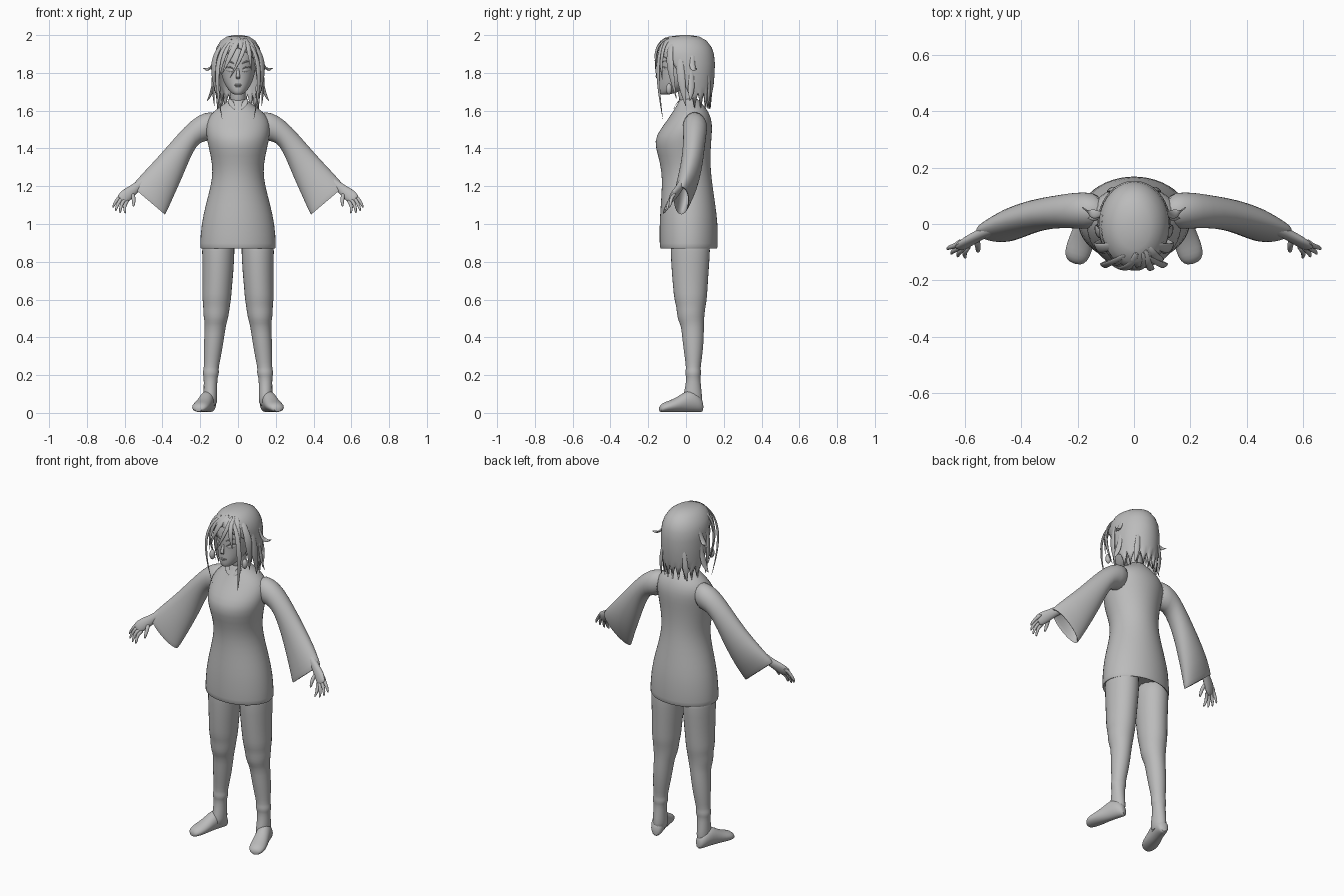
import bpy, bmesh, math
from mathutils import Vector as V

grey = bpy.data.materials.new("plain grey")
grey.diffuse_color = (0.5, 0.5, 0.5, 1)


def finish(name, bm, mirror=False, sub=1, angle=50):
    me = bpy.data.meshes.new(name)
    bm.to_mesh(me)
    bm.free()
    me.materials.append(grey)
    ob = bpy.data.objects.new(name, me)
    bpy.context.collection.objects.link(ob)
    if mirror:
        ob.modifiers.new("mirror", "MIRROR").use_clip = False
        ob.modifiers["mirror"].use_mirror_merge = False
    if sub:
        m = ob.modifiers.new("smooth", "SUBSURF")
        m.levels = m.render_levels = sub
    bpy.ops.object.select_all(action="DESELECT")
    ob.select_set(True)
    bpy.context.view_layer.objects.active = ob
    bpy.ops.object.shade_smooth_by_angle(angle=math.radians(angle))
    return ob


def loft(name, rings, n=16, **kw):
    """Skin rings given as (centre, half axis u, half axis v) and cap both ends."""
    bm = bmesh.new()
    loops = []
    for c, u, v in rings:
        loops.append([bm.verts.new(V(c) + V(u) * math.cos(2 * math.pi * i / n)
                                   + V(v) * math.sin(2 * math.pi * i / n)) for i in range(n)])
    for a, b in zip(loops, loops[1:]):
        for i in range(n):
            bm.faces.new((a[i], a[(i + 1) % n], b[(i + 1) % n], b[i]))
    bm.faces.new(loops[0][::-1])
    bm.faces.new(loops[-1])
    bmesh.ops.recalc_face_normals(bm, faces=bm.faces)
    return finish(name, bm, **kw)


def upright(name, rows, **kw):
    """Rows are (z, x centre, half width, front y, back y)."""
    return loft(name, [((x, (f + b) / 2, z), (w, 0, 0), (0, (b - f) / 2, 0))
                       for z, x, w, f, b in rows], **kw)


def strand(name, p0, p1, p2, w, thick=0.4, mirror=True):
    """Tapered flat lock of hair along a quadratic curve."""
    p0, p1, p2 = V(p0), V(p1), V(p2)
    rings = []
    for i in range(9):
        t = i / 8
        p = p0 * (1 - t) ** 2 + p1 * 2 * t * (1 - t) + p2 * t * t
        d = ((p1 - p0) * (1 - t) + (p2 - p1) * t).normalized()
        out = (p - V((0, 0, 1.82)))
        u = d.cross(out).normalized()
        s = w * max(0.06, (0.55 + 0.9 * t) * min(1, 2.2 * (1 - t)) * 0.9)
        rings.append((p, u * s, u.cross(d) * s * thick))
    return loft(name, rings, n=8, mirror=mirror)


def finger(name, pts, r):
    rings = []
    pts = [V(p) for p in pts]
    for i, p in enumerate(pts):
        d = (pts[min(i + 1, len(pts) - 1)] - pts[max(i - 1, 0)]).normalized()
        u = d.cross(V((0, 1, 0.3))).normalized()
        s = r * (1, 1, 0.85, 0.4)[i]
        rings.append((p, u * s, u.cross(d) * s))
    loft(name, rings, n=8, mirror=True)


# Dress: tucked-in hem, hips, waist, bust, shoulders
upright("dress", [
    (0.93, 0, 0.16, -0.10, 0.13), (0.875, 0, 0.188, -0.125, 0.155), (0.868, 0, 0.20, -0.138, 0.167),
    (0.88, 0, 0.204, -0.141, 0.17), (1.0, 0, 0.196, -0.142, 0.17), (1.1, 0, 0.173, -0.135, 0.157),
    (1.2, 0, 0.145, -0.128, 0.142), (1.28, 0, 0.134, -0.13, 0.132), (1.36, 0, 0.145, -0.148, 0.13),
    (1.44, 0, 0.165, -0.172, 0.135), (1.5, 0, 0.172, -0.138, 0.14), (1.55, 0, 0.167, -0.10, 0.137),
    (1.595, 0, 0.135, -0.07, 0.12), (1.63, 0, 0.08, -0.048, 0.092), (1.655, 0, 0.05, -0.035, 0.068),
    (1.665, 0, 0.043, -0.03, 0.06)], n=24)

# Collar points at the throat
for s in (-1, 1):
    loft("collar_flap", [((s * 0.045, -0.03, 1.66), (0.012, 0, 0), (0, 0.008, 0.012)),
                         ((s * 0.035, -0.055, 1.635), (0.02, 0, 0), (0, 0.006, 0.012)),
                         ((s * 0.015, -0.066, 1.605), (0.004, 0, 0), (0, 0.004, 0.004))], n=8)

# Flared open sleeves: (upper x, z, lower x, z, centre y, half depth)
sleeve = [(0.10, 1.60, 0.12, 1.44, 0.045, 0.065), (0.18, 1.592, 0.185, 1.44, 0.048, 0.066),
          (0.245, 1.553, 0.22, 1.415, 0.047, 0.062), (0.32, 1.475, 0.255, 1.345, 0.042, 0.058),
          (0.41, 1.37, 0.295, 1.245, 0.03, 0.058), (0.50, 1.275, 0.345, 1.135, 0.005, 0.058),
          (0.555, 1.215, 0.378, 1.06, -0.02, 0.045), (0.565, 1.195, 0.388, 1.045, -0.025, 0.04),
          (0.548, 1.19, 0.39, 1.06, -0.025, 0.032), (0.49, 1.245, 0.37, 1.14, 0.0, 0.045),
          (0.42, 1.32, 0.33, 1.24, 0.02, 0.04)]
loft("sleeve", [(((a + c) / 2, y, (b + d) / 2), ((a - c) / 2, 0, (b - d) / 2), (0, h, 0))
                for a, b, c, d, y, h in sleeve], n=20, mirror=True)

# Hands: wrist and palm, then fingers
loft("palm", [((x, y, z), (0.7 * w, 0, 0.7 * w), (0.3 * t, t, -0.3 * t)) for x, y, z, w, t in
              ((0.44, 0.0, 1.27, 0.028, 0.02), (0.51, -0.02, 1.215, 0.026, 0.02),
               (0.55, -0.04, 1.185, 0.027, 0.018), (0.585, -0.06, 1.158, 0.036, 0.017),
               (0.61, -0.078, 1.135, 0.034, 0.014), (0.62, -0.085, 1.125, 0.025, 0.008))],
     n=12, mirror=True)
for i, (kx, ky, kz, tx, ty, tz) in enumerate((
        (0.622, -0.066, 1.152, 0.663, -0.09, 1.085), (0.616, -0.076, 1.138, 0.648, -0.107, 1.067),
        (0.605, -0.083, 1.125, 0.624, -0.117, 1.056), (0.592, -0.085, 1.115, 0.596, -0.122, 1.055))):
    finger("finger", [(kx - 0.012, ky + 0.01, kz + 0.01), (kx + 0.008, ky - 0.012, kz - 0.01),
                      ((kx + 2 * tx) / 3 + 0.006, (ky + 2 * ty) / 3, (kz + 2 * tz) / 3), (tx, ty, tz)], 0.0105)
finger("thumb", [(0.56, -0.05, 1.165), (0.553, -0.075, 1.14), (0.552, -0.09, 1.115), (0.553, -0.1, 1.09)], 0.012)

# Legs with rolled knee folds and an ankle band
upright("leg", [
    (0.95, 0.104, 0.088, -0.085, 0.13), (0.86, 0.104, 0.088, -0.084, 0.13), (0.75, 0.106, 0.084, -0.078, 0.122),
    (0.66, 0.11, 0.079, -0.07, 0.116), (0.60, 0.113, 0.078, -0.064, 0.112), (0.57, 0.113, 0.072, -0.054, 0.106),
    (0.53, 0.116, 0.07, -0.05, 0.1), (0.49, 0.117, 0.063, -0.044, 0.097), (0.46, 0.12, 0.056, -0.026, 0.096),
    (0.38, 0.128, 0.053, -0.02, 0.095), (0.3, 0.136, 0.047, -0.008, 0.087), (0.235, 0.142, 0.039, 0.0, 0.077),
    (0.225, 0.143, 0.043, -0.004, 0.08), (0.2, 0.144, 0.043, -0.004, 0.08), (0.19, 0.145, 0.037, 0.001, 0.076),
    (0.14, 0.146, 0.036, -0.003, 0.08), (0.08, 0.146, 0.038, -0.02, 0.088), (0.03, 0.146, 0.034, -0.02, 0.085)],
    mirror=True)

# Shoes, turned out: (distance along the sole, half width, height)
heel, toe = V((0.14, 0.09, 0)), V((0.212, -0.142, 0))
way = (toe - heel).normalized()
side = V((way.y, -way.x, 0))
loft("shoe", [(heel + way * d + V((0, 0, h / 2 + 0.004)), side * w, (0, 0, h / 2)) for d, w, h in (
    (0.0, 0.016, 0.05), (0.015, 0.034, 0.085), (0.06, 0.041, 0.12), (0.10, 0.041, 0.11),
    (0.145, 0.045, 0.078), (0.19, 0.048, 0.06), (0.222, 0.042, 0.05), (0.242, 0.022, 0.03))], mirror=True)

# Neck and head
upright("neck", [(1.6, 0, 0.045, -0.03, 0.062), (1.66, 0, 0.041, -0.035, 0.055), (1.76, 0, 0.043, -0.06, 0.055)])
upright("head", [
    (1.684, 0, 0.018, -0.132, -0.095), (1.692, 0, 0.034, -0.142, -0.06), (1.715, 0, 0.056, -0.146, 0.0),
    (1.75, 0, 0.077, -0.145, 0.05), (1.80, 0, 0.092, -0.142, 0.09), (1.86, 0, 0.10, -0.146, 0.11),
    (1.92, 0, 0.098, -0.14, 0.11), (1.96, 0, 0.08, -0.11, 0.09), (1.98, 0, 0.04, -0.06, 0.05)], n=20)
loft("nose", [((0, -0.137, 1.83), (0.006, 0, 0), (0, 0.006, 0)), ((0, -0.149, 1.795), (0.009, 0, 0), (0, 0.008, 0)),
              ((0, -0.156, 1.777), (0.014, 0, 0), (0, 0.01, 0)), ((0, -0.144, 1.766), (0.01, 0, 0), (0, 0.005, 0))], n=8)
for z, w in ((1.737, 0.026), (1.729, 0.02)):
    loft("lip", [((x * w, -0.145 + 0.009 * x * x, z), (0, 0.006 * k, 0), (0, 0, 0.005 * k))
                 for x, k in ((-1, 0.2), (-0.5, 0.8), (0, 1), (0.5, 0.8), (1, 0.2))], n=8)


# Eyes, lids and brows follow the curve of the face
def face_strip(name, x0, x1, z0, z1, t, h, bow):
    rings = []
    for i in range(5):
        f = i / 4
        x = x0 + (x1 - x0) * f
        k = 0.25 + 0.75 * math.sin(math.pi * f)
        y = -0.02 - 0.123 * math.sqrt(1 - (x / 0.097) ** 2)
        rings.append(((x, y, z0 + (z1 - z0) * f + bow * math.sin(math.pi * f)), (0, t * k, 0), (0, 0, h * k)))
    loft(name, rings, n=8, mirror=True)


face_strip("eye", 0.022, 0.066, 1.812, 1.818, 0.004, 0.012, 0)
face_strip("upper_lid", 0.018, 0.072, 1.816, 1.825, 0.008, 0.004, 0.012)
face_strip("brow", 0.014, 0.076, 1.845, 1.862, 0.006, 0.005, 0.008)

# Hair shell: open at the face, jagged at the hem (z, half width, front y, back y, half sweep)
rows = [(2.0, 0.02, -0.03, 0.02, 180), (1.992, 0.06, -0.09, 0.07, 180), (1.97, 0.092, -0.135, 0.11, 180),
        (1.935, 0.114, -0.155, 0.136, 178), (1.90, 0.125, -0.158, 0.148, 150), (1.85, 0.129, -0.15, 0.153, 118),
        (1.79, 0.128, -0.14, 0.151, 105), (1.73, 0.124, -0.13, 0.146, 95), (1.69, 0.12, -0.12, 0.138, 88),
        (1.655, 0.115, -0.11, 0.13, 82)]
bm = bmesh.new()
grid, cols = [], 36
for r, (z, w, f, b, sweep) in enumerate(rows):
    line = []
    for c in range(cols + 1):
        a = math.radians(sweep * (2 * c / cols - 1))
        drop = (0.035, 0, -0.045, 0)[c % 4] if r == len(rows) - 1 else 0
        line.append(bm.verts.new((w * math.sin(a), (f + b) / 2 + (b - f) / 2 * math.cos(a), z + drop)))
    grid.append(line)
for a, b in zip(grid, grid[1:]):
    for c in range(cols):
        bm.faces.new((a[c], b[c], b[c + 1], a[c + 1]))
bm.faces.new(grid[0][:-1])
bmesh.ops.remove_doubles(bm, verts=bm.verts, dist=0.0005)
bmesh.ops.recalc_face_normals(bm, faces=bm.faces)
shell = finish("hair_shell", bm, sub=0)
sol = shell.modifiers.new("thickness", "SOLIDIFY")
sol.thickness, sol.offset = 0.01, -1

# Paired locks: long front, sideburn, side and flicked tufts
for name, a, b, c, w in (
        ("long_lock", (0.03, -0.11, 1.98), (0.16, -0.18, 1.90), (0.082, -0.122, 1.55), 0.017),
        ("side_lock", (0.06, -0.07, 1.97), (0.17, -0.11, 1.90), (0.11, -0.05, 1.66), 0.026),
        ("ear_lock", (0.10, -0.03, 1.93), (0.145, -0.04, 1.8), (0.125, 0.0, 1.62), 0.028),
        ("upper_flick", (0.11, 0.04, 1.92), (0.135, 0.02, 1.79), (0.185, 0.06, 1.825), 0.02),
        ("lower_flick", (0.12, 0.03, 1.84), (0.125, 0.03, 1.70), (0.165, 0.02, 1.65), 0.022),
        ("nape_lock", (0.07, 0.12, 1.8), (0.085, 0.13, 1.7), (0.085, 0.11, 1.61), 0.02)):
    strand(name, a, b, c, w)

# Fringe swept from an off-centre parting
for a, b, c, w in (
        ((0.03, -0.10, 1.985), (0.06, -0.185, 1.95), (-0.045, -0.155, 1.77), 0.014),
        ((0.01, -0.10, 1.988), (-0.02, -0.19, 1.95), (-0.085, -0.14, 1.79), 0.02),
        ((-0.01, -0.09, 1.985), (-0.08, -0.17, 1.96), (-0.105, -0.12, 1.75), 0.02),
        ((0.04, -0.09, 1.985), (0.06, -0.19, 1.95), (0.07, -0.15, 1.81), 0.016),
        ((0.05, -0.08, 1.98), (0.10, -0.15, 1.95), (0.10, -0.125, 1.76), 0.02)):
    strand("fringe_lock", a, b, c, w, mirror=False)

# Round hair ties at the sides of the jaw
loft("hair_tie", [((0.108, -0.09, 1.715 + 0.03 * math.cos(t)), (0.018 * math.sin(t), 0, 0), (0, 0.018 * math.sin(t), 0))
                  for t in (0.1, 0.7, 1.3, 1.9, 2.5, 3.04)], n=10, mirror=True)
